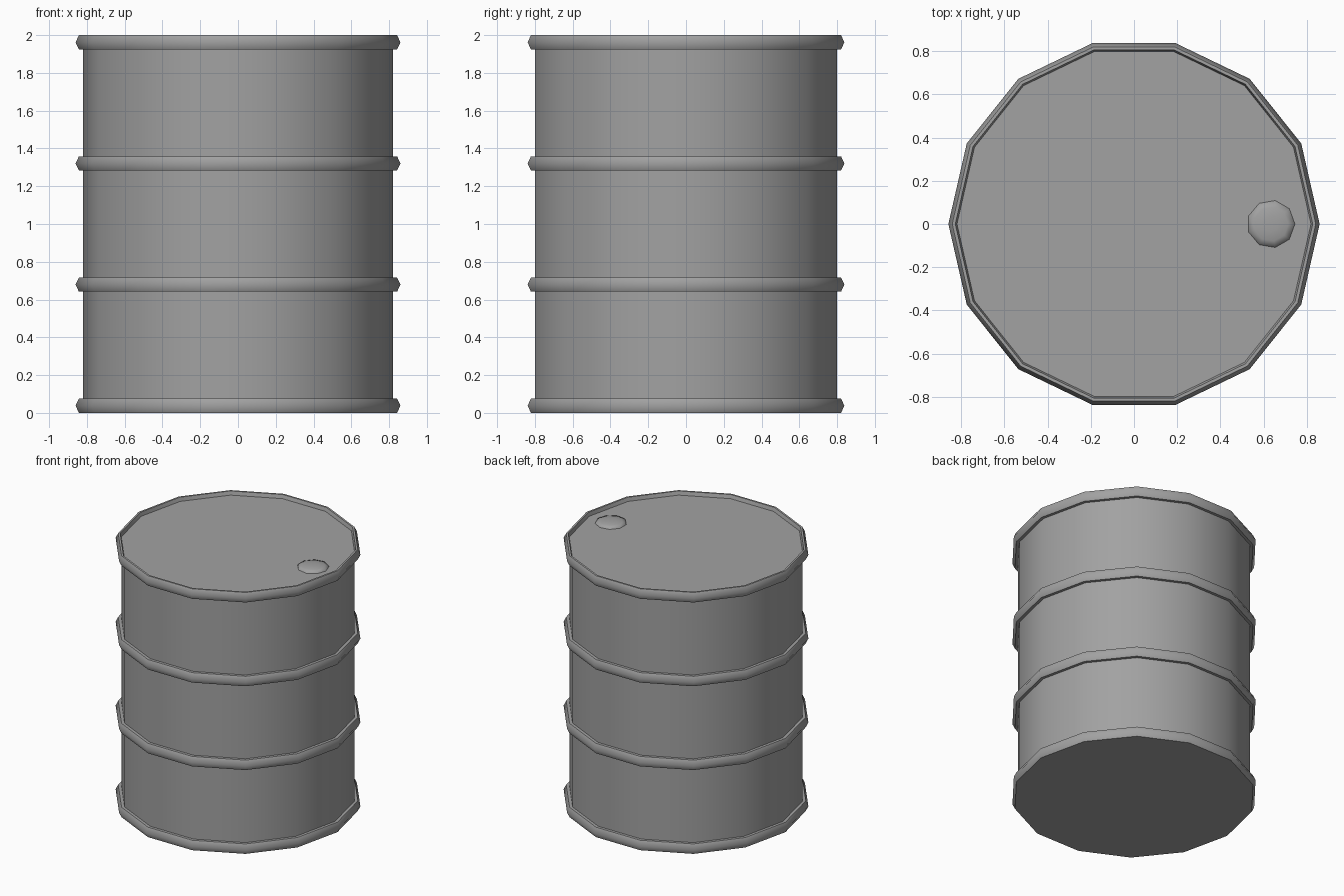
import bpy, bmesh, math

old = bpy.data.objects.get("Cube")
if old:
    bpy.data.objects.remove(old)

SIDES = 14
BODY_R, LIP_R, RING_R = 0.82, 0.842, 0.86
HALF = 0.038
LID_Z = 1.972

# Single painted steel colour
steel = bpy.data.materials.new("grey_steel")
steel.use_nodes = True
grey = (0.36, 0.36, 0.36, 1)
steel.diffuse_color = grey
steel.node_tree.nodes["Principled BSDF"].inputs["Base Color"].default_value = grey


def lathe(name, profile, sides, centre_x=0.0, angle=50):
    """Revolve (radius, height) points about z and cap both ends."""
    bm = bmesh.new()
    loops = []
    for r, z in profile:
        loops.append([bm.verts.new((centre_x + r * math.cos(2 * math.pi * i / sides),
                                    r * math.sin(2 * math.pi * i / sides), z))
                      for i in range(sides)])
    for low, high in zip(loops, loops[1:]):
        for i in range(sides):
            j = (i + 1) % sides
            bm.faces.new((low[i], low[j], high[j], high[i]))
    bm.faces.new(loops[0][::-1])
    bm.faces.new(loops[-1])
    mesh = bpy.data.meshes.new(name)
    bm.to_mesh(mesh)
    bm.free()
    mesh.materials.append(steel)
    obj = bpy.data.objects.new(name, mesh)
    bpy.context.collection.objects.link(obj)
    bpy.ops.object.select_all(action="DESELECT")
    obj.select_set(True)
    bpy.context.view_layer.objects.active = obj
    bpy.ops.object.shade_smooth_by_angle(angle=math.radians(angle))
    return obj


# Drum shell: four evenly spaced rolled hoops joined by straight walls
profile = []
for k in range(4):
    z = HALF + k * (2 - 2 * HALF) / 3
    if k > 0:
        profile.append((BODY_R, z - HALF))
    profile += [(LIP_R, z - HALF), (RING_R, z), (LIP_R, z + HALF)]
    if k < 3:
        profile.append((BODY_R, z + HALF))
# Rim turns inward and drops to the recessed lid
profile += [(0.828, 2.0), (BODY_R, LID_Z)]
lathe("drum_shell", profile, SIDES)

# Low rounded filler cap on the lid
cap = [(0.112, LID_Z - 0.005), (0.108, LID_Z + 0.008), (0.08, LID_Z + 0.018), (0.035, LID_Z + 0.023)]
lathe("filler_cap", cap, 9, 0.635, 80)
